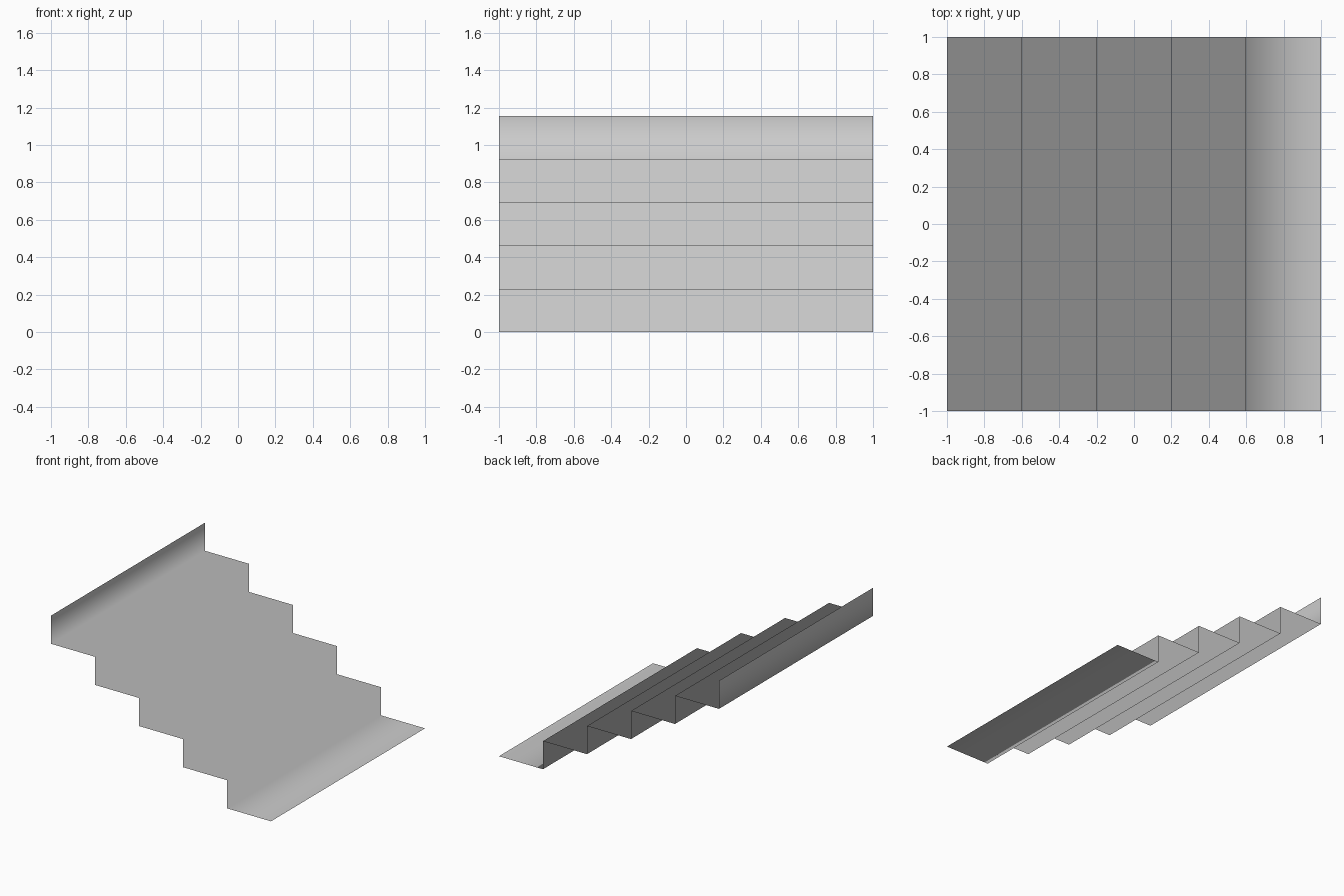
import bpy
import bmesh

if "Cube" in bpy.data.objects:
    bpy.data.objects.remove(bpy.data.objects["Cube"])

STEPS = 5
TREAD = 0.4
RISER = 0.231
HALF_WIDTH = 1.0

# Zig-zag side profile, from the top of the upper riser down to the floor
profile = [(-1.0, STEPS * RISER)]
for i in range(STEPS):
    z = (STEPS - 1 - i) * RISER
    profile.append((-1.0 + i * TREAD, z))
    profile.append((-1.0 + (i + 1) * TREAD, z))

# Thin sheet: the profile swept across the stair width, facing up and outward
bm = bmesh.new()
front = [bm.verts.new((x, -HALF_WIDTH, z)) for x, z in profile]
back = [bm.verts.new((x, HALF_WIDTH, z)) for x, z in profile]
for i in range(len(profile) - 1):
    face = bm.faces.new((front[i], front[i + 1], back[i + 1], back[i]))
    face.smooth = True  # the shading runs across the step edges

mesh = bpy.data.meshes.new("stair_steps")
bm.to_mesh(mesh)
bm.free()
stairs = bpy.data.objects.new("stair_steps", mesh)
bpy.context.collection.objects.link(stairs)
